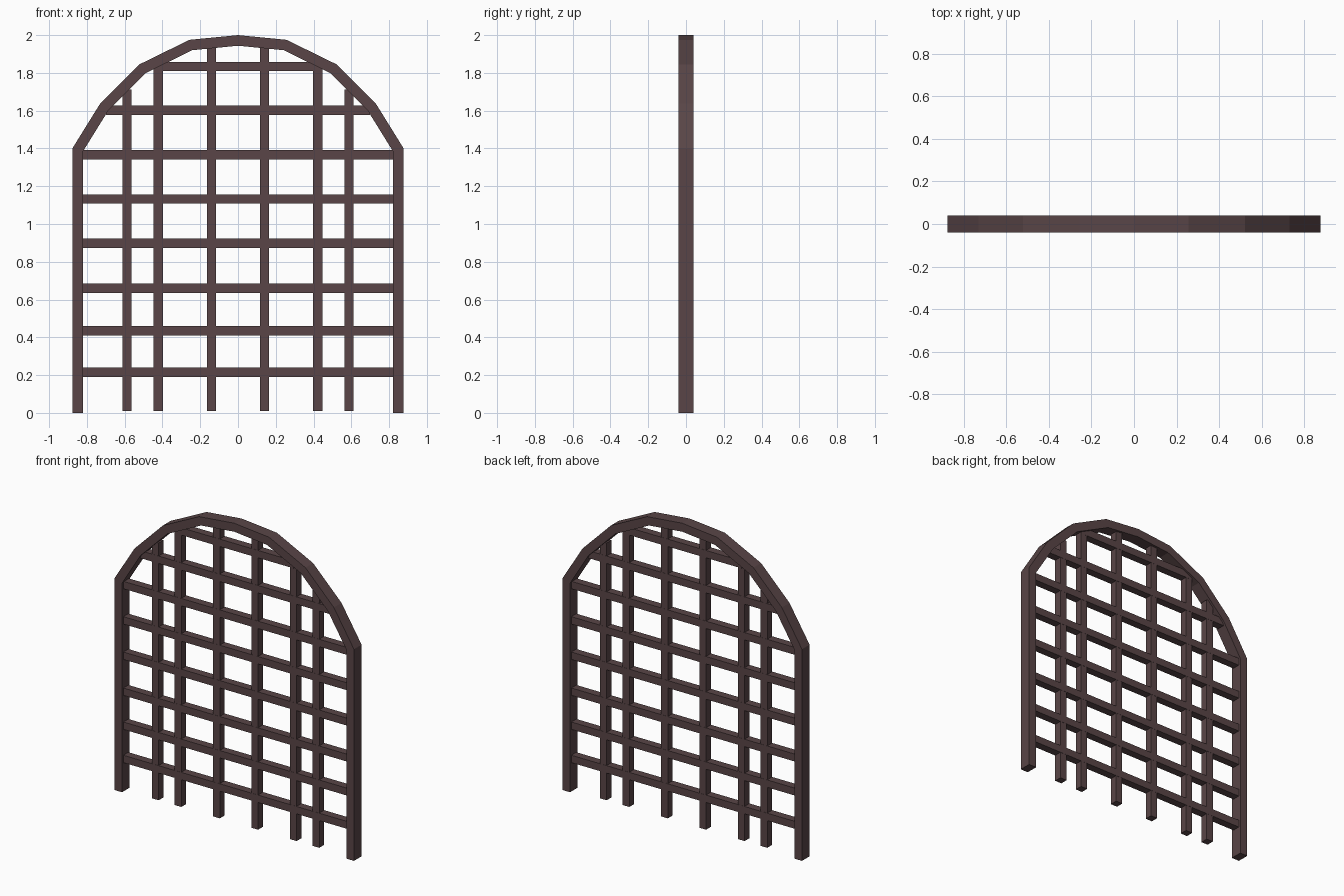
import bpy, bmesh
from mathutils import Vector

if "Cube" in bpy.data.objects:
    bpy.data.objects.remove(bpy.data.objects["Cube"])

iron = bpy.data.materials.new("dark_iron")
iron.diffuse_color = (0.10, 0.06, 0.063, 1)
iron.use_nodes = True
iron.node_tree.nodes["Principled BSDF"].inputs["Base Color"].default_value = iron.diffuse_color


def finish(bm, name):
    bmesh.ops.recalc_face_normals(bm, faces=bm.faces)
    me = bpy.data.meshes.new(name)
    bm.to_mesh(me)
    bm.free()
    me.materials.append(iron)
    ob = bpy.data.objects.new(name, me)
    bpy.context.collection.objects.link(ob)
    return ob


def box(name, x0, x1, y, z0, z1):
    bm = bmesh.new()
    bmesh.ops.create_cube(bm, size=1)
    for v in bm.verts:
        v.co = (x1 if v.co.x > 0 else x0, y if v.co.y > 0 else -y, z1 if v.co.z > 0 else z0)
    return finish(bm, name)


# Outer outline of the arch, right half from floor to crown, then mirrored
half = [(0.877, 0), (0.877, 1.40), (0.73, 1.637), (0.522, 1.845), (0.257, 1.975), (0, 2.0)]
outer = [Vector(p) for p in half + [(-x, z) for x, z in half[-2::-1]]]


def inset(path, d):
    # mitred offset toward the inside of the arch
    result = []
    for i, p in enumerate(path):
        segs = []
        if i > 0:
            segs.append((p - path[i - 1]).normalized())
        if i < len(path) - 1:
            segs.append((path[i + 1] - p).normalized())
        normals = [Vector((-s.y, s.x)) for s in segs]
        m = sum(normals, Vector((0, 0))).normalized()
        result.append(p + m * d / m.dot(normals[0]))
    return result


def lookup(points, t, axis):
    # position on the half arch where the given coordinate equals t
    for a, b in zip(points, points[1:]):
        if min(a[axis], b[axis]) <= t <= max(a[axis], b[axis]) and a[axis] != b[axis]:
            return a.lerp(b, (t - a[axis]) / (b[axis] - a[axis]))[1 - axis]


# Arched frame with rectangular section
inner = inset(outer, 0.056)
bm = bmesh.new()
rings = [[bm.verts.new((p.x, y, p.y)) for p, y in ((o, -.04), (o, .04), (n, .04), (n, -.04))]
         for o, n in zip(outer, inner)]
for a, b in zip(rings, rings[1:]):
    for k in range(4):
        bm.faces.new((a[k], a[(k + 1) % 4], b[(k + 1) % 4], b[k]))
bm.faces.new(rings[0])
bm.faces.new(rings[-1])
finish(bm, "arched_frame")

# Bars end in the middle of the frame
mid = inset(outer, 0.03)[:6]
R = 0.0245

# Upright bars
for x in (0.14, 0.422, 0.588):
    for s in (-1, 1):
        top = lookup(mid, x + R, 0)
        box("upright_bar", s * x - R, s * x + R, 0.025, 0.01, top)

# Cross bars
for z in (0.215, 0.435, 0.66, 0.898, 1.132, 1.366, 1.602, 1.834):
    w = lookup(mid, z + R, 1)
    box("cross_bar", -w, w, 0.026, z - R, z + R)
